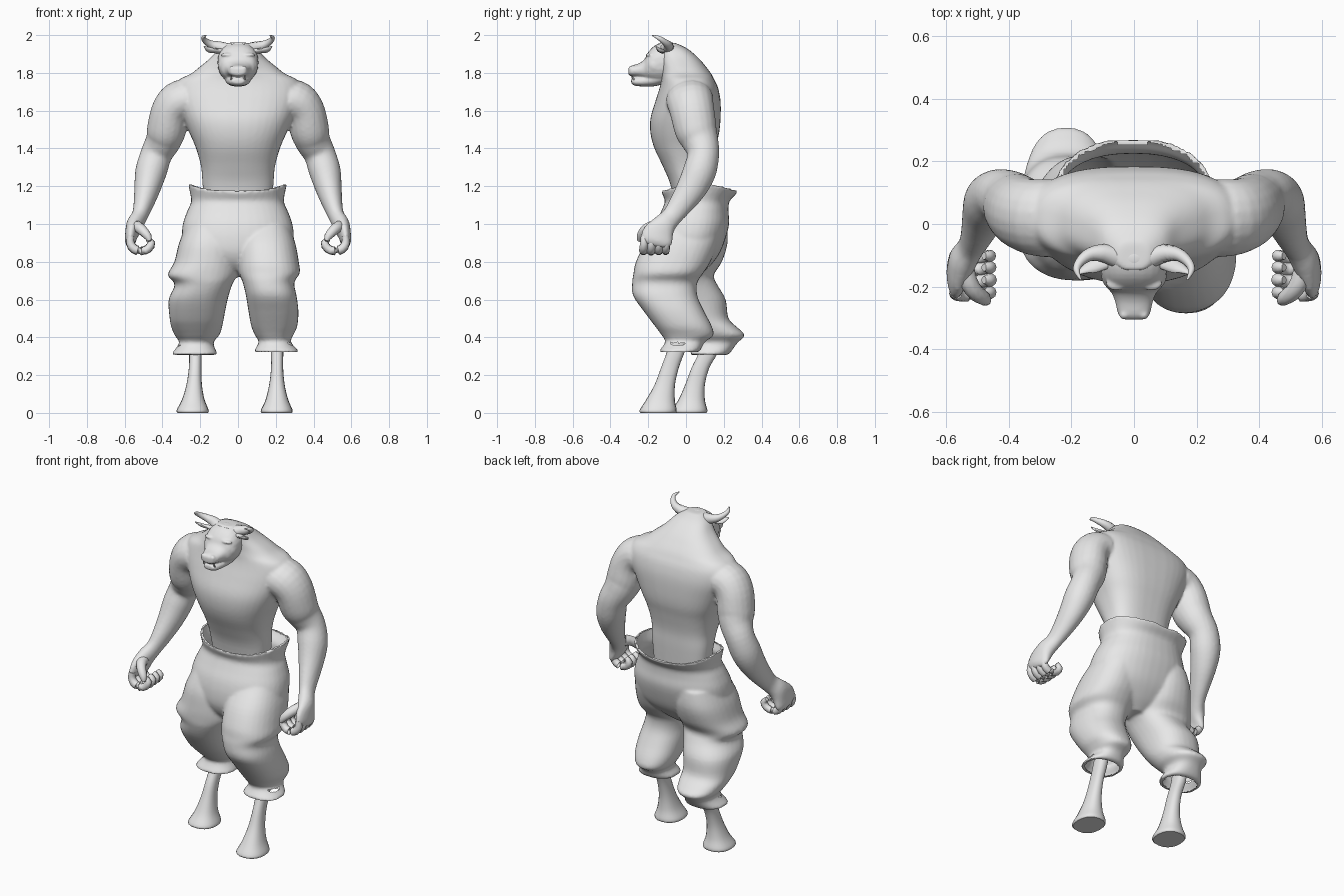
import bpy, bmesh, math
from mathutils import Vector

grey = bpy.data.materials.new("clay grey")
grey.diffuse_color = (0.8, 0.8, 0.8, 1)
X, Y, Z = Vector((1, 0, 0)), Vector((0, 1, 0)), Vector((0, 0, 1))


def ease(rows, k=4):
    """Catmull-Rom rows between the given ones."""
    out, last = [], len(rows) - 1
    for i in range(last):
        a, b, c, d = rows[max(i - 1, 0)], rows[i], rows[i + 1], rows[min(i + 2, last)]
        for j in range(k):
            t = j / k
            out.append([q + t / 2 * (r - p + t * (2 * p - 5 * q + 4 * r - s + t * (3 * (q - r) + s - p)))
                        for p, q, r, s in zip(a, b, c, d)])
    return out + [list(rows[-1])]


def ring(c, u, v, a, b, n=20, p=2.0, back=None):
    """Superellipse of points round c, with its own power on the v side."""
    pts = []
    for i in range(n):
        t = 2 * math.pi * i / n
        s, k = math.sin(t), math.cos(t)
        e = 2 / (back if back and s > 0 else p)
        pts.append(Vector(c) + u * a * math.copysign(abs(k) ** e, k)
                   + v * b * math.copysign(abs(s) ** e, s))
    return pts


def loft(bm, rings):
    rows = [[bm.verts.new(p) for p in r] for r in rings]
    n = len(rows[0])
    for r, s in zip(rows, rows[1:]):
        for i in range(n):
            bm.faces.new((r[i], r[(i + 1) % n], s[(i + 1) % n], s[i]))
    bm.faces.new(rows[0][::-1])
    bm.faces.new(rows[-1])


def stack(bm, rows, p=2.0, n=32, back=None):
    """Level rings given as z, x min, x max, y front, y back, side lift."""
    rings = []
    for z, x0, x1, y0, y1, lift in ease([(*q, 0)[:6] for q in rows]):
        r = ring(((x0 + x1) / 2, (y0 + y1) / 2, z), X, Y, (x1 - x0) / 2, (y1 - y0) / 2, n, p, back)
        for q in r:
            q.z += lift * (2 * abs(q.x - (x0 + x1) / 2) / (x1 - x0)) ** 3
        rings.append(r)
    loft(bm, rings)


def tube(bm, pts, n=16, k=3):
    """Rings across a path given as x, y, z, radius a, radius b."""
    pts = ease(pts, k)
    c = [Vector(q[:3]) for q in pts]
    rings = []
    for i, q in enumerate(pts):
        t = (c[min(i + 1, len(c) - 1)] - c[max(i - 1, 0)]).normalized()
        ref = Y if abs(t.x) > 0.9999 else X
        u = (ref - t * ref.dot(t)).normalized()
        rings.append(ring(c[i], u, t.cross(u), q[3], q[-1], n))
    loft(bm, rings)


def flip(pts, s):
    return [(q[0] * s, *q[1:]) for q in pts]


def ball(bm, c, r):
    d = bmesh.ops.create_uvsphere(bm, u_segments=16, v_segments=10, radius=1)
    for v in d["verts"]:
        v.co = Vector(c) + Vector((v.co.x * r[0], v.co.y * r[1], v.co.z * r[2]))


def finish(bm, name, voxel=0, smooth=0, angle=50):
    bmesh.ops.recalc_face_normals(bm, faces=bm.faces)
    me = bpy.data.meshes.new(name)
    bm.to_mesh(me)
    bm.free()
    me.materials.append(grey)
    ob = bpy.data.objects.new(name, me)
    bpy.context.collection.objects.link(ob)
    bpy.ops.object.select_all(action='DESELECT')
    ob.select_set(True)
    bpy.context.view_layer.objects.active = ob
    if voxel:
        m = ob.modifiers.new("fuse", 'REMESH')
        m.mode, m.voxel_size = 'VOXEL', voxel
        bpy.ops.object.modifier_apply(modifier="fuse")
        m = ob.modifiers.new("soften", 'SMOOTH')
        m.factor, m.iterations = 0.5, smooth
        bpy.ops.object.modifier_apply(modifier="soften")
    bpy.ops.object.shade_smooth_by_angle(angle=math.radians(angle))
    return ob


# torso, arms and palms, fused
bm = bmesh.new()
torso = [(1.04, .17, -.05, .12), (1.2, .187, -.08, .13), (1.3, .195, -.12, .135),
         (1.4, .222, -.167, .155), (1.48, .256, -.188, .175), (1.56, .29, -.188, .183),
         (1.65, .327, -.162, .183), (1.72, .335, -.14, .17), (1.765, .31, -.13, .15),
         (1.795, .25, -.13, .134), (1.83, .205, -.13, .108), (1.88, .145, -.14, .065),
         (1.93, .10, -.15, .005), (1.96, .05, -.15, -.06)]
stack(bm, [(z, -w, w, f, b) for z, w, f, b in torso], 2.35, 40, 2.8)
arm = [(.20, .02, 1.66, .09, .13), (.30, .02, 1.655, .108, .125), (.355, .032, 1.60, .103, .118),
       (.378, .052, 1.5, .104, .112), (.396, .075, 1.44, .094, .098), (.432, .092, 1.37, .084, .084),
       (.46, .072, 1.28, .084, .088), (.48, .03, 1.19, .07, .08), (.502, -.03, 1.1, .052, .064),
       (.522, -.075, 1.04, .042, .054), (.547, -.115, .995, .044, .063), (.564, -.147, .945, .034, .085),
       (.57, -.16, .905, .028, .082), (.565, -.165, .885, .014, .06)]
for s in (1, -1):
    tube(bm, flip(arm, s), 20, 4)
finish(bm, "torso_and_arms", .0095, 4)

# curled fingers and thumbs
for s, side in ((1, "left"), (-1, "right")):
    bm = bmesh.new()
    for i, y in enumerate((-.222, -.182, -.142, -.105)):
        k = 1 - .06 * abs(i - 1)
        tube(bm, flip([(.567, y, .935, .018), (.57, y, .898, .023 * k), (.55, y - .003, .868, .025 * k),
                       (.512, y - .003, .857, .024 * k), (.475, y, .87, .023 * k),
                       (.46, y + .003, .9, .022 * k), (.48, y + .003, .922, .012)], s), 10, 2)
    tube(bm, flip([(.545, -.13, .99, .032), (.53, -.185, .985, .03), (.505, -.22, .965, .027),
                   (.478, -.24, .935, .022), (.468, -.25, .91, .01)], s), 10, 2)
    finish(bm, side + "_fingers")

# trousers: waistband, seat and two striding legs, fused
bm = bmesh.new()
stack(bm, [(.72, -.05, .05, -.05, .06), (.77, -.16, .16, -.13, .12), (.84, -.27, .27, -.17, .175),
           (.92, -.295, .295, -.175, .208), (1.0, -.292, .288, -.16, .228), (1.07, -.268, .263, -.13, .225),
           (1.12, -.248, .243, -.112, .23), (1.155, -.258, .253, -.124, .262, .03),
           (1.178, -.262, .257, -.13, .275, .035), (1.165, -.228, .223, -.098, .238, .03),
           (1.12, -.21, .205, -.08, .2), (1.07, -.21, .205, -.08, .19)], 2.3, 40)
front_leg = [(1.0, .02, .27, -.13, .19), (.9, 0, .303, -.215, .17), (.8, .0, .322, -.265, .13),
             (.74, .006, .327, -.278, .092), (.69, .025, .298, -.285, .06), (.62, .042, .31, -.28, .06),
             (.54, .055, .32, -.225, .095), (.46, .07, .314, -.165, .136), (.41, .09, .292, -.128, .145),
             (.375, .11, .28, -.11, .1), (.325, .085, .322, -.142, .07),
             (.33, .12, .285, -.105, .035), (.37, .14, .26, -.08, .03)]
back_leg = [(1.0, -.27, -.02, -.13, .215), (.9, -.312, 0, -.17, .22), (.8, -.337, 0, -.18, .19),
            (.73, -.372, -.005, -.18, .148), (.68, -.335, -.03, -.172, .165), (.6, -.367, -.055, -.14, .21),
            (.5, -.362, -.075, -.07, .225), (.45, -.352, -.085, -.025, .275), (.41, -.335, -.1, .015, .31),
            (.37, -.312, -.13, .05, .272), (.31, -.352, -.11, .02, .225),
            (.315, -.315, -.145, .06, .19), (.36, -.29, -.16, .08, .18)]
stack(bm, front_leg, 2.3)
stack(bm, back_leg, 2.3)
trousers = finish(bm, "trousers", .0095, 4)

# open the waistband and cuffs by dropping the faces that look inward
bm = bmesh.new()
bm.from_mesh(trousers.data)
inner = []
for f in bm.faces:
    c, n = f.calc_center_median(), f.normal
    if c.z > 1.04:
        axis, half = Vector((0, .07)), Vector((.205, .13))
    elif c.z < .385:
        axis = Vector((.203, -.03)) if c.x > 0 else Vector((-.23, .13))
        half = Vector((.085, .07))
    else:
        continue
    d = c.xy - axis
    within = (d.x / half.x) ** 2 + (d.y / half.y) ** 2 < 1.1
    if d.normalized().dot(n.xy) < -.25 or (within and abs(n.z) > .5):
        inner.append(f)
bmesh.ops.delete(bm, geom=inner, context='FACES')
bm.to_mesh(trousers.data)
bm.free()

# shins flaring into hooves
shins = {"front": [(.42, .203, -.03, .034, .047), (.33, .207, -.052, .033, .047), (.24, .207, -.085, .032, .047),
                   (.15, .206, -.112, .041, .054), (.07, .206, -.135, .06, .076), (.015, .205, -.147, .084, .098),
                   (0, .205, -.147, .08, .093)],
         "back": [(.42, -.222, .14, .034, .047), (.32, -.225, .118, .033, .05), (.24, -.227, .077, .033, .047),
                  (.15, -.232, .048, .041, .052), (.07, -.237, .03, .06, .07), (.015, -.24, .018, .085, .095),
                  (0, -.24, .018, .081, .09)]}
for side, rows in shins.items():
    bm = bmesh.new()
    stack(bm, [(z, x - a, x + a, y - b, y + b) for z, x, y, a, b in rows], 2.3, 20)
    finish(bm, side + "_shin_and_hoof", angle=40)


# head: skull with muzzle, jaw, brows, cheeks and nostril wings, fused
def along_y(rows):
    loft(bm, [ring((0, y, (z0 + z1) / 2), X, Z, w, (z1 - z0) / 2, 24, 2.3) for y, z0, z1, w in ease(rows, 3)])


bm = bmesh.new()
along_y([(-.305, 1.79, 1.825, .034), (-.29, 1.782, 1.838, .05), (-.25, 1.778, 1.85, .06),
         (-.22, 1.768, 1.872, .072), (-.2, 1.76, 1.91, .09), (-.16, 1.75, 1.948, .105),
         (-.1, 1.75, 1.962, .107), (-.03, 1.77, 1.93, .09)])
along_y([(-.29, 1.745, 1.77, .03), (-.27, 1.732, 1.776, .045), (-.22, 1.728, 1.785, .056),
         (-.16, 1.73, 1.81, .07), (-.1, 1.75, 1.82, .075)])
for s in (1, -1):
    ball(bm, (s * .055, -.193, 1.895), (.036, .02, .011))
    ball(bm, (s * .076, -.16, 1.84), (.03, .045, .045))
    ball(bm, (s * .03, -.29, 1.822), (.018, .016, .016))
finish(bm, "head", .006, 4)

# horns, ears and small tusks
for s, side in ((1, "left"), (-1, "right")):
    bm = bmesh.new()
    tube(bm, flip([(.06, -.105, 1.925, .034), (.10, -.093, 1.938, .029), (.14, -.097, 1.95, .022),
                   (.17, -.118, 1.967, .016), (.184, -.146, 1.986, .011), (.17, -.178, 1.998, .003)], s), 12)
    finish(bm, side + "_horn")
    bm = bmesh.new()
    tube(bm, flip([(.08, -.125, 1.915, .016, .012), (.115, -.132, 1.917, .022, .012),
                   (.15, -.142, 1.922, .02, .01), (.18, -.16, 1.94, .003, .003)], s), 12)
    finish(bm, side + "_ear")
    bm = bmesh.new()
    tube(bm, flip([(.032, -.272, 1.76, .006), (.037, -.284, 1.775, .004), (.037, -.288, 1.787, .001)], s), 6)
    finish(bm, side + "_tusk")
